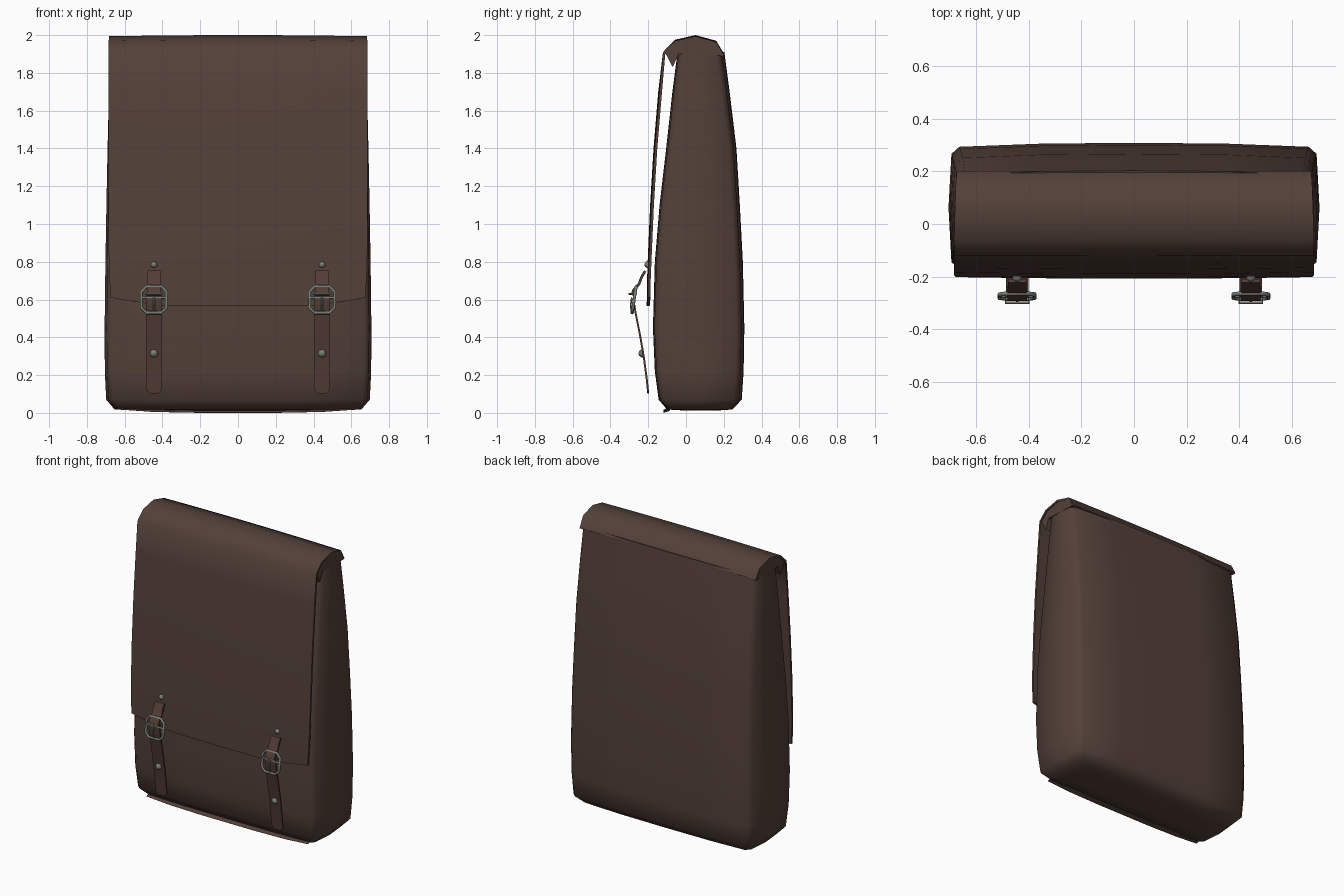
import bpy, bmesh, math
from mathutils import Vector

if "Cube" in bpy.data.objects:
    bpy.data.objects.remove(bpy.data.objects["Cube"])


def material(name, rgb):
    m = bpy.data.materials.new(name)
    m.diffuse_color = (*rgb, 1)
    m.use_nodes = True
    m.node_tree.nodes["Principled BSDF"].inputs["Base Color"].default_value = m.diffuse_color
    return m


LEATHER = material("brown leather", (0.088, 0.052, 0.041))
STRAP = material("strap leather", (0.085, 0.045, 0.036))
METAL = material("aged metal", (0.19, 0.21, 0.175))


def make(name, verts, faces, mat, angle=60, thick=0, fix=True):
    me = bpy.data.meshes.new(name)
    me.from_pydata(verts, [], faces)
    if fix:
        bm = bmesh.new()
        bm.from_mesh(me)
        bmesh.ops.recalc_face_normals(bm, faces=bm.faces)
        bm.to_mesh(me)
        bm.free()
    ob = bpy.data.objects.new(name, me)
    bpy.context.collection.objects.link(ob)
    me.materials.append(mat)
    bpy.ops.object.select_all(action='DESELECT')
    bpy.context.view_layer.objects.active = ob
    ob.select_set(True)
    if thick:
        mod = ob.modifiers.new("thickness", 'SOLIDIFY')
        mod.thickness = thick
        mod.offset = -1
        bpy.ops.object.modifier_apply(modifier=mod.name)
    bpy.ops.object.shade_smooth_by_angle(angle=math.radians(angle))
    return ob


def grid_faces(rows, cols):
    return [(i * cols + j, (i + 1) * cols + j, (i + 1) * cols + j + 1, i * cols + j + 1)
            for i in range(rows - 1) for j in range(cols - 1)]


# bag body: lofted from levels (z, half width, front y, back y)
levels = [(0.012, 0.50, 0.0, 0.15), (0.018, 0.64, -0.10, 0.238), (0.07, 0.685, -0.145, 0.288),
          (0.22, 0.693, -0.165, 0.298), (0.45, 0.695, -0.175, 0.302), (0.8, 0.692, -0.165, 0.294),
          (1.1, 0.688, -0.14, 0.278), (1.4, 0.683, -0.105, 0.26), (1.7, 0.677, -0.072, 0.224),
          (1.91, 0.672, -0.045, 0.196)]


def ring(z, w, f, b):
    m, bulge = (f + b) / 2, 0.013 * (1 - 0.6 * z / 2)
    half = [(0, f), (0.35, f + 0.002), (w - 0.025, f + 0.008), (w, f + 0.03), (w + bulge, m),
            (w, b - 0.035), (w - 0.03, b - 0.008), (0.35, b + 0.004), (0, b + 0.007)]
    pts = half + [(-x, y) for x, y in half[-2:0:-1]]
    return [(x, y, z) for x, y in pts]


verts = [p for lv in levels for p in ring(*lv)]
n = len(verts) // len(levels)
faces = [(i * n + j, i * n + (j + 1) % n, (i + 1) * n + (j + 1) % n, (i + 1) * n + j)
         for i in range(len(levels) - 1) for j in range(n)]
faces += [tuple(range(n))[::-1], tuple(range(len(verts) - n, len(verts)))]
make("bag_body", verts, faces, LEATHER)

# flap: sheet from the back, over the top and down the front (y, z, half width)
profile = [(0.202, 1.90, 0.674), (0.16, 1.97, 0.678), (0.05, 2.0, 0.682), (-0.06, 1.975, 0.685),
           (-0.122, 1.91, 0.686), (-0.147, 1.7, 0.686), (-0.172, 1.4, 0.686), (-0.19, 1.1, 0.686),
           (-0.203, 0.8, 0.684), (-0.207, 0.68, 0.68), (-0.208, 0.565, 0.675)]
cols = 17
verts = []
for i, (y, z, w) in enumerate(profile):
    for j in range(cols):
        t = -1 + 2 * j / (cols - 1)
        rise = 0.045 * max(0, (abs(t) - 0.55) / 0.45) ** 1.2
        rise *= {9: 0.5, 10: 1}.get(i, 0)
        bow = 0.006 * (t * t) if i > 4 else 0
        drop = 0.006 * t * t if i < 4 else 0
        verts.append((t * w, y + bow, z + rise - drop))
make("flap", verts, grid_faces(len(profile), cols), LEATHER, 50, 0.014, fix=False)

# closed ends under the rolled top of the flap
end = [(0.198, 1.89), (0.155, 1.96), (0.05, 1.985), (-0.057, 1.96), (-0.112, 1.91),
       (-0.07, 1.83), (-0.04, 1.90)]
for s, side in ((-1, "left"), (1, "right")):
    verts = [(s * x, y, z) for x in (0.60, 0.678) for y, z in end]
    k = len(end)
    faces = [(j, (j + 1) % k, k + (j + 1) % k, k + j) for j in range(k)]
    faces += [tuple(range(k)), tuple(range(k, 2 * k))]
    make("flap_end_" + side, verts, faces, LEATHER, 30)

# loose seam edge under the front of the bottom
seam = [(-0.62, 0.018), (-0.45, 0.006), (-0.2, 0.001), (0.2, 0.001), (0.45, 0.006), (0.62, 0.018)]
verts = [(x, y, z + dz) for y, dz in ((-0.118, 0), (-0.085, 0.012)) for x, z in seam]
make("bottom_seam", verts, grid_faces(2, len(seam)), LEATHER, 60, 0.001)


def ribbon(name, cx, path, thick):
    """Strap following (y, z, half width) points, listed from top to bottom."""
    verts = [(cx + t * w, y, z) for y, z, w in path for t in (-1, 0, 1)]
    make(name, verts, grid_faces(len(path), 3), STRAP, 40, thick, fix=False)


def tube(name, pts, r, closed=True, sides=6):
    """Metal wire through the points, in a plane facing the front."""
    pts = [Vector(p) for p in pts]
    m, verts, faces = len(pts), [], []
    for i, p in enumerate(pts):
        a = pts[i - 1] if closed or i else p
        b = pts[(i + 1) % m] if closed or i < m - 1 else p
        d = (b - a).normalized()
        ref = Vector((0, 1, 0)) if abs(d.y) < 0.8 else Vector((1, 0, 0))
        u = d.cross(ref).normalized()
        v = d.cross(u)
        verts += [p + r * (math.cos(q) * u + math.sin(q) * v)
                  for q in [math.tau * k / sides for k in range(sides)]]
    for i in range(m if closed else m - 1):
        for k in range(sides):
            a, b, k2 = i * sides, (i + 1) % m * sides, (k + 1) % sides
            faces.append((a + k, a + k2, b + k2, b + k))
    if not closed:
        faces += [tuple(range(sides)), tuple(range((m - 1) * sides, m * sides))]
    make(name, verts, faces, METAL, 65)


def rivet(name, cx, y, z, r, depth):
    """Low domed stud facing the front."""
    rings = [(r, 0), (r, -0.4 * depth), (0.6 * r, -0.85 * depth), (0.15 * r, -depth)]
    verts = [(cx + q * math.cos(math.tau * k / 8), y + d, z + q * math.sin(math.tau * k / 8))
             for q, d in rings for k in range(8)]
    faces = [(i * 8 + k, i * 8 + (k + 1) % 8, i * 8 + 8 + (k + 1) % 8, i * 8 + 8 + k)
             for i in range(3) for k in range(8)]
    faces += [tuple(range(8)), tuple(range(24, 32))]
    make(name, verts, faces, METAL, 50)


# two strap and buckle sets
for s, side in ((-1, "left"), (1, "right")):
    c = 0.445 * s
    ribbon("lower_strap_" + side, c,
           [(-0.275, 0.64, 0.038), (-0.282, 0.59, 0.041), (-0.272, 0.53, 0.042),
            (-0.25, 0.42, 0.043), (-0.229, 0.30, 0.043), (-0.213, 0.18, 0.043),
            (-0.208, 0.13, 0.042), (-0.206, 0.113, 0.035), (-0.205, 0.103, 0.02)], 0.01)
    ribbon("upper_strap_" + side, c,
           [(-0.222, 0.755, 0.035), (-0.24, 0.725, 0.035), (-0.255, 0.685, 0.036),
            (-0.283, 0.655, 0.037), (-0.293, 0.625, 0.037)], 0.014)
    # eight-sided buckle frame, cross bars, keeper and prong
    frame = [(0.04, 0.53), (0.066, 0.556), (0.066, 0.642), (0.04, 0.668)]
    frame += [(-x, z) for x, z in reversed(frame)]
    tube("buckle_frame_" + side, [(c + x, -0.285 + 0.15 * (z - 0.53), z) for x, z in frame], 0.009)
    tube("buckle_bar_" + side, [(c - 0.066, -0.275, 0.61), (c + 0.066, -0.275, 0.61)], 0.007, False)
    tube("buckle_keeper_" + side, [(c + x, y, 0.63) for x, y in
         ((-0.045, -0.265), (-0.045, -0.299), (0.045, -0.299), (0.045, -0.265))], 0.006)
    tube("buckle_prong_" + side, [(c, -0.287, 0.61), (c, -0.293, 0.57), (c, -0.288, 0.532)],
         0.005, False)
    rivet("upper_rivet_" + side, c, -0.2, 0.785, 0.018, 0.02)
    rivet("lower_rivet_" + side, c, -0.226, 0.315, 0.022, 0.025)
